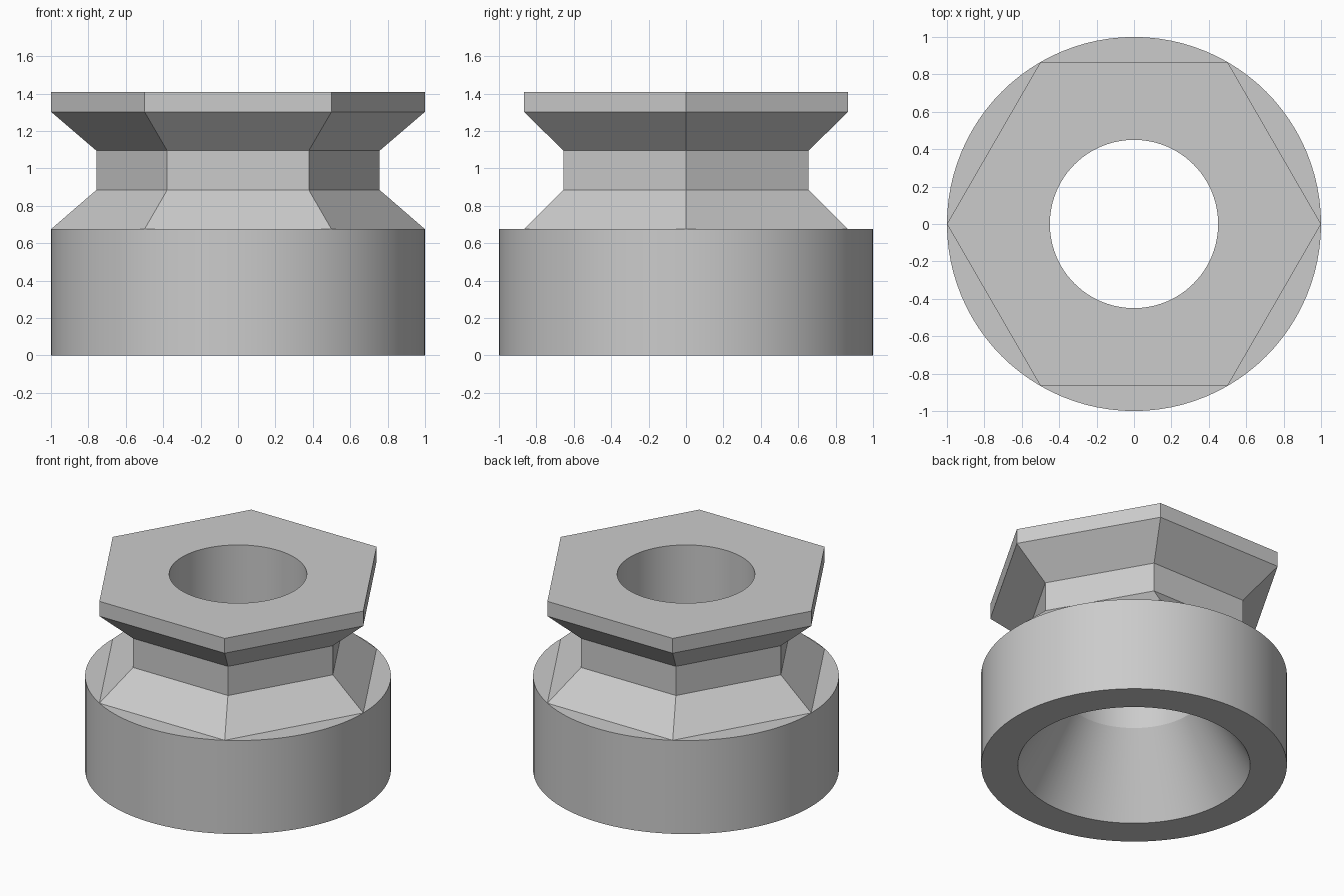
import bpy
import bmesh
from math import cos, sin, tau, radians

SIDES = 96            # divisible by six so the hexagon corners land on the rim
STEP = SIDES // 6

cube = bpy.data.objects.get("Cube")
if cube:
    bpy.data.objects.remove(cube, do_unlink=True)

steel = bpy.data.materials.new("plain grey")
steel.use_nodes = True
GREY = (0.6, 0.6, 0.6, 1)
steel.diffuse_color = GREY
steel.node_tree.nodes["Principled BSDF"].inputs["Base Color"].default_value = GREY

bm = bmesh.new()


def ring(radius, z, count=SIDES):
    return [bm.verts.new((radius * cos(tau * i / count), radius * sin(tau * i / count), z))
            for i in range(count)]


def bridge(lower, upper):
    n = len(lower)
    for i in range(n):
        j = (i + 1) % n
        bm.faces.new((lower[i], lower[j], upper[j], upper[i]))


def loop_edges(loop):
    return [bm.edges.get((v, loop[i - 1])) for i, v in enumerate(loop)]


# round base and its flared socket, joined by the flat underside
base_bottom, base_top = ring(1, 0), ring(1, 0.675)
socket_rim, socket_end, bore_top = ring(0.76, 0), ring(0.45, 0.54), ring(0.45, 1.41)
bridge(base_bottom, base_top)
bridge(base_bottom, socket_rim)
bridge(socket_rim, socket_end)
bridge(socket_end, bore_top)

# six flat shoulder segments between the rim and the hexagon
for k in range(6):
    bm.faces.new([base_top[(k * STEP + i) % SIDES] for i in range(STEP + 1)])

# hexagonal neck and flange
previous = base_top[::STEP]
for radius, z in [(0.757, 0.885), (0.757, 1.095), (1, 1.303), (1, 1.41)]:
    current = ring(radius, z, 6)
    bridge(previous, current)
    previous = current

# flat top with the bore opening
bmesh.ops.triangle_fill(bm, use_beauty=True, use_dissolve=False,
                        edges=loop_edges(previous) + loop_edges(bore_top))

bmesh.ops.recalc_face_normals(bm, faces=bm.faces)
mesh = bpy.data.meshes.new("hex_flange_collar")
bm.to_mesh(mesh)
bm.free()
mesh.materials.append(steel)
collar = bpy.data.objects.new("hex_flange_collar", mesh)
bpy.context.collection.objects.link(collar)

# smooth round walls, crisp edges
bpy.ops.object.select_all(action='DESELECT')
collar.select_set(True)
bpy.context.view_layer.objects.active = collar
bpy.ops.object.shade_smooth_by_angle(angle=radians(25))
